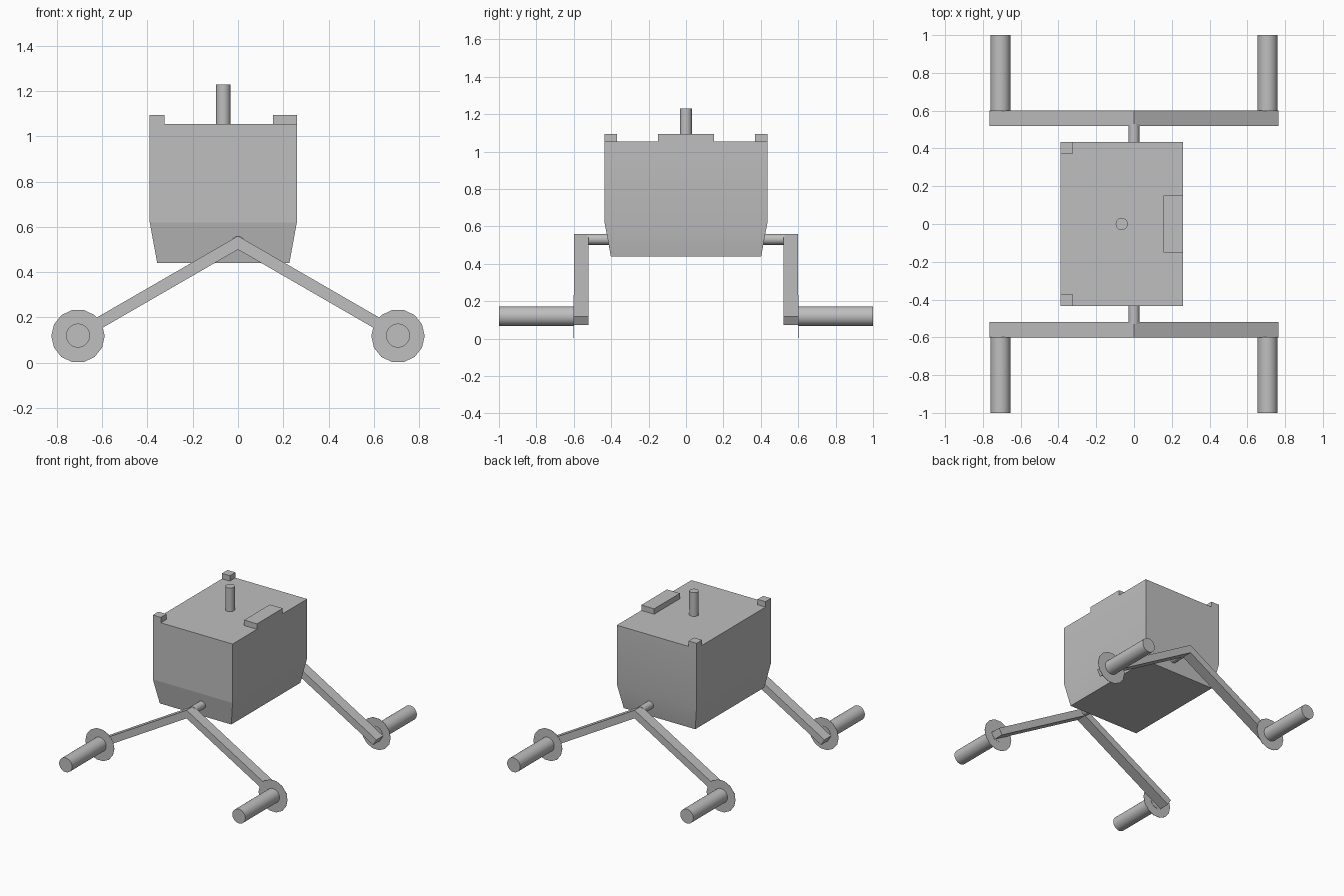
import bpy, bmesh, math
from mathutils import Matrix, Vector

cube = bpy.data.objects.get("Cube")
if cube:
    bpy.data.objects.remove(cube, do_unlink=True)

GREY = (0.52, 0.52, 0.52, 1)
grey = bpy.data.materials.new("plain grey")
grey.use_nodes = True
grey.diffuse_color = GREY
grey.node_tree.nodes["Principled BSDF"].inputs["Base Color"].default_value = GREY


def finish(name, bm, smooth=False, keep_sharp=None):
    """Turn a bmesh into a named object with the grey material."""
    bmesh.ops.recalc_face_normals(bm, faces=bm.faces)
    mesh = bpy.data.meshes.new(name)
    if smooth:
        for f in bm.faces:
            f.smooth = True
        for e in bm.edges:
            wide = e.calc_face_angle(0) > math.radians(35)
            e.smooth = not (wide or (keep_sharp and keep_sharp(e)))
    bm.to_mesh(mesh)
    bm.free()
    mesh.materials.append(grey)
    obj = bpy.data.objects.new(name, mesh)
    bpy.context.collection.objects.link(obj)
    return obj


def box(name, low, high):
    low, high = Vector(low), Vector(high)
    bm = bmesh.new()
    bmesh.ops.create_cube(bm, size=1)
    bmesh.ops.scale(bm, vec=high - low, verts=bm.verts)
    bmesh.ops.translate(bm, vec=(low + high) / 2, verts=bm.verts)
    return finish(name, bm)


def rod(name, start, end, radius, sides=24):
    start, end = Vector(start), Vector(end)
    axis = end - start
    turn = axis.to_track_quat('Z', 'Y').to_matrix().to_4x4()
    bm = bmesh.new()
    bmesh.ops.create_cone(bm, cap_ends=True, segments=sides, radius1=radius,
                          radius2=radius, depth=axis.length,
                          matrix=Matrix.Translation((start + end) / 2) @ turn)
    return finish(name, bm, smooth=True)


# Body: three stacked rectangles with a tapered lower band
bm = bmesh.new()
rings = []
for z, inset in ((0.44, 0.033), (0.62, 0), (1.055, 0)):
    x0, x1, y = -0.39 + inset, 0.26 - inset, 0.435 - inset
    rings.append([bm.verts.new((px, py, z))
                  for px, py in ((x0, -y), (x1, -y), (x1, y), (x0, y))])
for lower, upper in zip(rings, rings[1:]):
    for i in range(4):
        j = (i + 1) % 4
        bm.faces.new((lower[i], lower[j], upper[j], upper[i]))
bm.faces.new(rings[0])
bm.faces.new(rings[-1])
finish("body", bm, smooth=True,
       keep_sharp=lambda e: all(v.co.y < -0.42 for v in e.verts))

# Fittings on the roof
TOP = 1.095
box("roof_box", (0.155, -0.15, 1.05), (0.26, 0.15, TOP))
box("front_corner_peg", (-0.39, -0.435, 1.05), (-0.325, -0.37, TOP))
box("back_corner_peg", (-0.39, 0.37, 1.05), (-0.325, 0.435, TOP))
rod("mast", (-0.065, 0, 1.05), (-0.065, 0, 1.23), 0.032)

# Legs: a bent beam at each end with a disc and spindle on both feet
SLOPE = math.tan(math.radians(30))
FOOT_X, FOOT_Z = 0.707, 0.12
for end, s in (("front", -1), ("back", 1)):
    rod(end + "_axle", (0, s * 0.38, 0.531), (0, s * 0.53, 0.531), 0.029)

    right_side = [(0.765, 0.56 - 0.765 * SLOPE), (0.739, 0.50 - 0.739 * SLOPE)]
    outline = ([(0, 0.56)] + right_side + [(0, 0.50)]
               + [(-x, z) for x, z in reversed(right_side)])
    bm = bmesh.new()
    ring = [bm.verts.new((x, s * 0.52, z)) for x, z in outline]
    # Two halves share the middle edge
    halves = [bm.faces.new(ring[:4]), bm.faces.new(ring[3:] + ring[:1])]
    out = bmesh.ops.extrude_face_region(bm, geom=halves, use_keep_orig=True)
    moved = [v for v in out["geom"] if isinstance(v, bmesh.types.BMVert)]
    bmesh.ops.translate(bm, vec=(0, s * 0.08, 0), verts=moved)
    finish(end + "_leg_beam", bm)

    for side, m in (("left", 1), ("right", -1)):
        x = m * FOOT_X
        rod(f"{end}_{side}_spindle", (x, s * 0.598, FOOT_Z),
            (x, s, FOOT_Z), 0.053)
        # Thin flat disc
        bm = bmesh.new()
        place = (Matrix.Translation((x, s * 0.601, 0.118))
                 @ Matrix.Rotation(math.pi / 2, 4, 'X'))
        bmesh.ops.create_cone(bm, cap_ends=True, segments=14, radius1=0.118,
                              radius2=0.118, depth=0.002,
                              matrix=place @ Matrix.Rotation(math.pi / 2, 4, 'Z'))
        finish(f"{end}_{side}_disc", bm)
